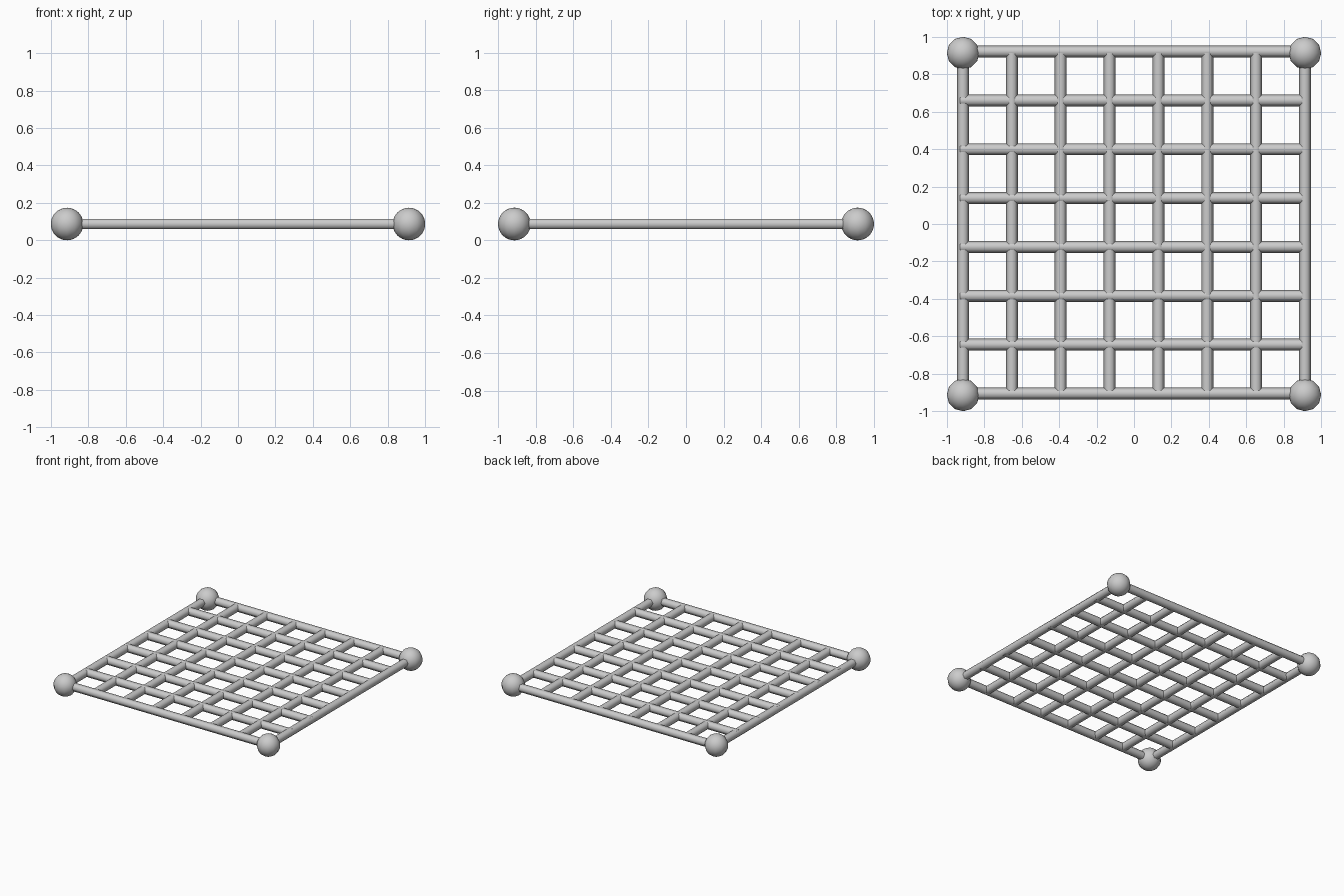
import bpy, math

if "Cube" in bpy.data.objects:
    bpy.data.objects.remove(bpy.data.objects["Cube"])

HALF = 0.914      # frame half width
Z = 0.087         # height of the grid plane
R_BAR = 0.032
N = 8             # bars each way
SHIFT = 0.008     # crossbars sit slightly towards the back


def smooth(obj, angle):
    bpy.ops.object.select_all(action='DESELECT')
    obj.select_set(True)
    bpy.context.view_layer.objects.active = obj
    bpy.ops.object.shade_smooth_by_angle(angle=math.radians(angle))


def bar(name, along_x, pos, length):
    # six-sided rod with flats on top and underside
    loc = (0, pos, Z) if along_x else (pos, 0, Z)
    rot = (0, math.pi / 2, 0) if along_x else (math.pi / 2, 0, 0)
    bpy.ops.mesh.primitive_cylinder_add(vertices=6, radius=R_BAR, depth=length,
                                        location=loc, rotation=rot)
    o = bpy.context.object
    o.name = name
    # turn the profile so that vertices point sideways
    roll = 0 if along_x else math.pi / 6
    for v in o.data.vertices:
        x, y = v.co.x, v.co.y
        v.co.x = x * math.cos(roll) - y * math.sin(roll)
        v.co.y = x * math.sin(roll) + y * math.cos(roll)
    smooth(o, 70)


# grid of crossing bars
for i in range(N):
    p = -HALF + 2 * HALF * i / (N - 1)
    bar(f"cross_bar_{i + 1}", True, p + SHIFT, 1.86)
    bar(f"long_bar_{i + 1}", False, p, 1.83)

# corner balls
for sx in (-1, 1):
    for sy in (-1, 1):
        bpy.ops.mesh.primitive_uv_sphere_add(segments=12, ring_count=16, radius=0.087,
                                             location=(sx * HALF, sy * HALF, Z))
        ball = bpy.context.object
        ball.name = f"corner_ball_{'right' if sx > 0 else 'left'}_{'back' if sy > 0 else 'front'}"
        smooth(ball, 50)
